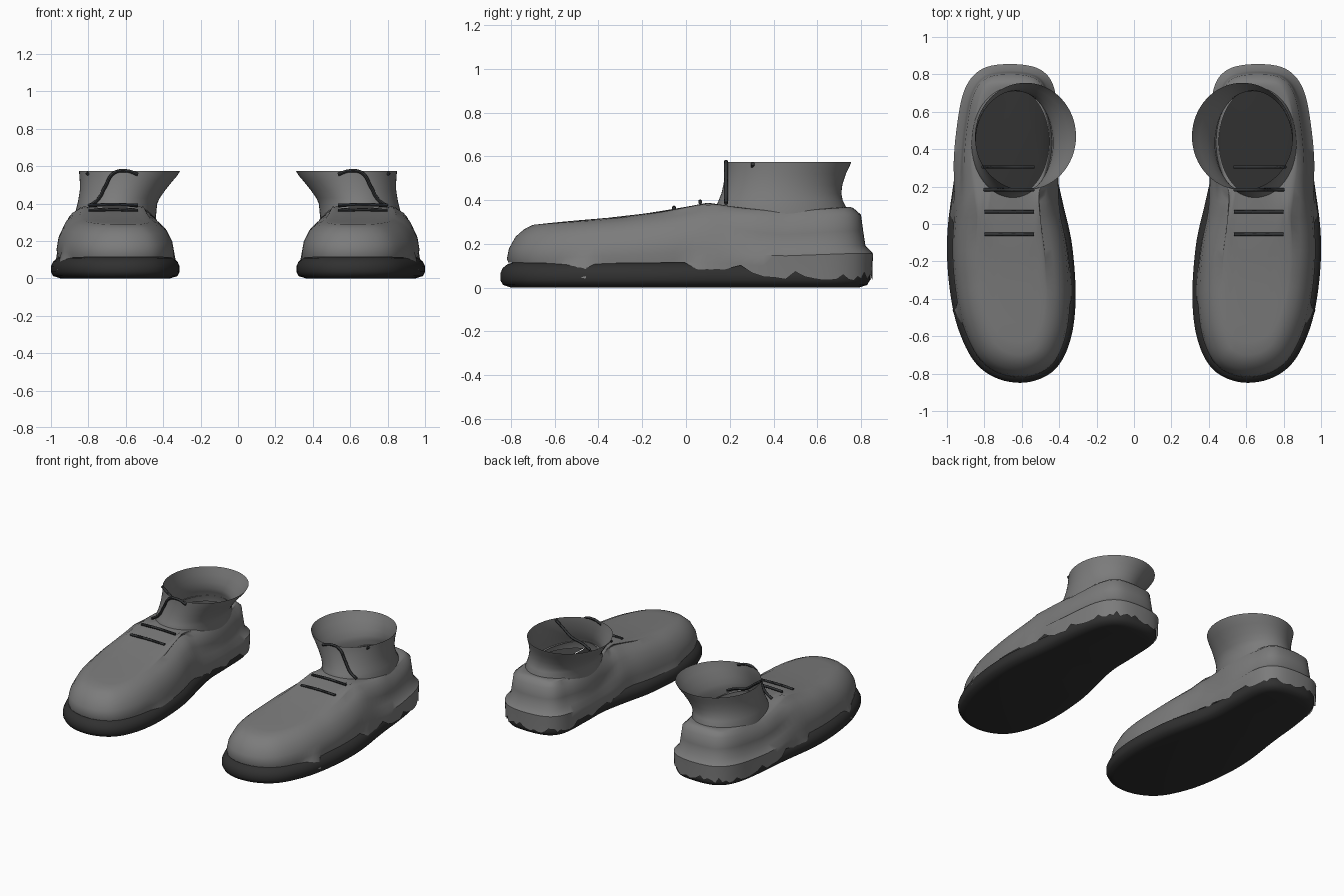
import bpy, bmesh, math, random
from mathutils import Vector

random.seed(4)
cube = bpy.data.objects.get("Cube")
if cube:
    bpy.data.objects.remove(cube, do_unlink=True)


def make_material(name, color):
    mat = bpy.data.materials.new(name)
    mat.use_nodes = True
    mat.diffuse_color = (*color, 1)
    mat.node_tree.nodes["Principled BSDF"].inputs["Base Color"].default_value = (*color, 1)
    return mat


leather = make_material("grey leather", (0.2, 0.2, 0.2))
rubber = make_material("dark rubber", (0.03, 0.03, 0.03))
cord = make_material("dark cord", (0.032, 0.034, 0.036))


def mix(a, b, t):
    return a + (b - a) * t


def smooth(a, b, v):
    t = min(1, max(0, (v - a) / (b - a)))
    return t * t * (3 - 2 * t)


def table(points, v):
    """Piecewise linear lookup."""
    if v <= points[0][0]:
        return points[0][1]
    for (a, p), (b, q) in zip(points, points[1:]):
        if v <= b:
            return mix(p, q, (v - a) / (b - a))
    return points[-1][1]


def closed_spline(points, steps):
    pts, out = [Vector(p) for p in points], []
    n = len(pts)
    for i in range(n):
        a, b, c, d = (pts[(i + k) % n] for k in (-1, 0, 1, 2))
        for s in range(steps):
            t = s / steps
            out.append(0.5 * (2 * b + (c - a) * t + (2 * a - 5 * b + 4 * c - d) * t ** 2
                              + (3 * b - a - 3 * c + d) * t ** 3))
    return out


def finish(name, mesh, mat):
    """Link a left-hand part, smooth it and mirror it to the right shoe."""
    obj = bpy.data.objects.new(name, mesh)
    bpy.context.collection.objects.link(obj)
    mesh.materials.clear()
    mesh.materials.append(mat)
    bpy.ops.object.select_all(action='DESELECT')
    obj.select_set(True)
    bpy.context.view_layer.objects.active = obj
    bpy.ops.object.shade_smooth_by_angle(angle=math.radians(45))
    obj.modifiers.new("other_shoe", 'MIRROR').use_mirror_merge = False
    return obj


def loft(name, rings, mat, caps=False):
    bm = bmesh.new()
    rows = [[bm.verts.new(p) for p in ring] for ring in rings]
    n = len(rows[0])
    for low, high in zip(rows, rows[1:]):
        for i in range(n):
            j = (i + 1) % n
            bm.faces.new((low[i], low[j], high[j], high[i]))
    if caps:
        bm.faces.new(rows[0][::-1])
        bm.faces.new(rows[-1])
    mesh = bpy.data.meshes.new(name)
    bm.to_mesh(mesh)
    bm.free()
    return finish(name, mesh, mat)


# Footprint, anticlockwise from the heel
outline = closed_spline([
    (.65, .855), (.5, .825), (.425, .72), (.41, .5), (.405, .3), (.375, .1), (.33, -.12),
    (.312, -.4), (.34, -.62), (.42, -.775), (.56, -.845), (.72, -.83), (.85, -.74),
    (.94, -.56), (.985, -.35), (1, -.1), (.975, .2), (.95, .5), (.905, .72), (.81, .83)], 6)
count = len(outline)
inward = []
for i in range(count):
    t = (outline[(i + 1) % count] - outline[i - 1]).normalized()
    inward.append(Vector((-t.y, t.x)))
heel = [smooth(0, .38, p.y) for p in outline]

# Sole: rounded rubber slab whose top is the dark floor inside the shoe
sole_steps = [(.05, 0), (.012, .012), (0, .035), (0, .065), (.012, .09), (.035, .108), (.07, .118)]
loft("sole", [[(*(p + n * (d + .014 * w)), z) for p, n, w in zip(outline, inward, heel)]
              for d, z in sole_steps], rubber, caps=True)

# Upper: walls roll over to a top surface that runs to the ankle opening
top = [(-.85, .285), (-.6, .305), (-.3, .325), (-.1, .35), (.1, .388), (.25, .365),
       (.45, .345), (.75, .37)]
outer_edge = [(-.85, .115), (-.6, .11), (-.46, .05), (-.44, .05), (-.42, .11), (.03, .115),
              (.05, .065), (.27, .105), (.3, .055), (.85, .05)]
inner_edge = [(-.85, .115), (-.5, .11), (-.38, .075), (.1, .1), (.35, .06), (.85, .05)]
front_steps = [(.035, .3), (.03, .45), (.04, .62), (.07, .8), (.11, .91), (.15, .965)]
heel_steps = [(.002, .28), (0, .42), (.035, .52), (.045, .7), (.055, .9), (.085, .97)]
OPEN_X, OPEN_Y, OPEN_RX, OPEN_RY = .655, .44, .2, .29

columns = []
for p, n, w in zip(outline, inward, heel):
    a = math.atan2((p.y - OPEN_Y) / OPEN_RY, (p.x - OPEN_X) / OPEN_RX)
    rim = Vector((OPEN_X + OPEN_RX * math.cos(a), OPEN_Y + OPEN_RY * math.sin(a)))
    fit = min(1, .85 * (p - rim).length / mix(.15, .085, w))
    # Ragged lower edge
    edge = table(outer_edge if p.x > .65 else inner_edge, p.y)
    low = min(1, max(0, (.1 - edge) / .04))
    edge += random.uniform(-.02, .02) * low
    column = [(*(p + n * mix(mix(.035, -.003, low), .003, w)), edge)]
    for k, ((d0, h0), (d1, h1)) in enumerate(zip(front_steps, heel_steps)):
        if k == 0:
            d0 = mix(d0, .012, low)
        q = p + n * mix(d0, d1, w) * fit
        z = table(top, q.y) * mix(h0, h1, w)
        column.append((q.x, q.y, max(z, edge + .004)))
    h = mix(.965, .97, w)
    for t in (.08, .2, .4, .6, .8, 1):
        r = q.lerp(rim, t)
        column.append((r.x, r.y, table(top, r.y) * mix(h, 1, 1 - (1 - t) ** 3)))
    columns.append(column)
loft("upper", list(zip(*columns)), leather)

# Ankle collar: flared tube leaning towards the inside (z, x centre, rx, y centre, ry)
collar_steps = [(.32, .655, .216, .435, .305), (.36, .652, .216, .434, .301),
                (.4, .645, .213, .433, .283), (.43, .635, .217, .436, .274),
                (.47, .618, .228, .443, .272), (.52, .598, .248, .455, .276),
                (.55, .586, .262, .463, .283), (.573, .58, .27, .468, .287)]
turns = [math.tau * i / 64 for i in range(64)]
loft("ankle_collar", [[(x + rx * math.cos(a), y + ry * math.sin(a), z) for a in turns]
                      for z, x, rx, y, ry in collar_steps], leather)


# Laces: thin cords running across the shoe
def lace(name, y, points):
    curve = bpy.data.curves.new(name + "_path", 'CURVE')
    curve.dimensions = '3D'
    curve.bevel_depth = .009
    curve.bevel_resolution = 2
    curve.resolution_u = 6
    curve.use_fill_caps = True
    spline = curve.splines.new('BEZIER')
    spline.bezier_points.add(len(points) - 1)
    for b, (x, z) in zip(spline.bezier_points, points):
        b.co = (x, y, z)
        b.handle_left_type = b.handle_right_type = 'AUTO'
    helper = bpy.data.objects.new(name + "_path", curve)
    bpy.context.collection.objects.link(helper)
    bpy.context.view_layer.update()
    graph = bpy.context.evaluated_depsgraph_get()
    mesh = bpy.data.meshes.new_from_object(helper.evaluated_get(graph))
    bpy.data.objects.remove(helper, do_unlink=True)
    finish(name, mesh, cord)


lace("lower_lace", -.055, [(.535, .362), (.665, .366), (.8, .362)])
lace("middle_lace", .065, [(.535, .39), (.665, .394), (.8, .39)])
lace("loose_lace", .183, [(.535, .555), (.6, .575), (.665, .562), (.71, .49), (.75, .42), (.8, .385)])
lace("inner_lace", .305, [(.535, .42), (.6, .45), (.68, .47), (.75, .52), (.81, .565)])
